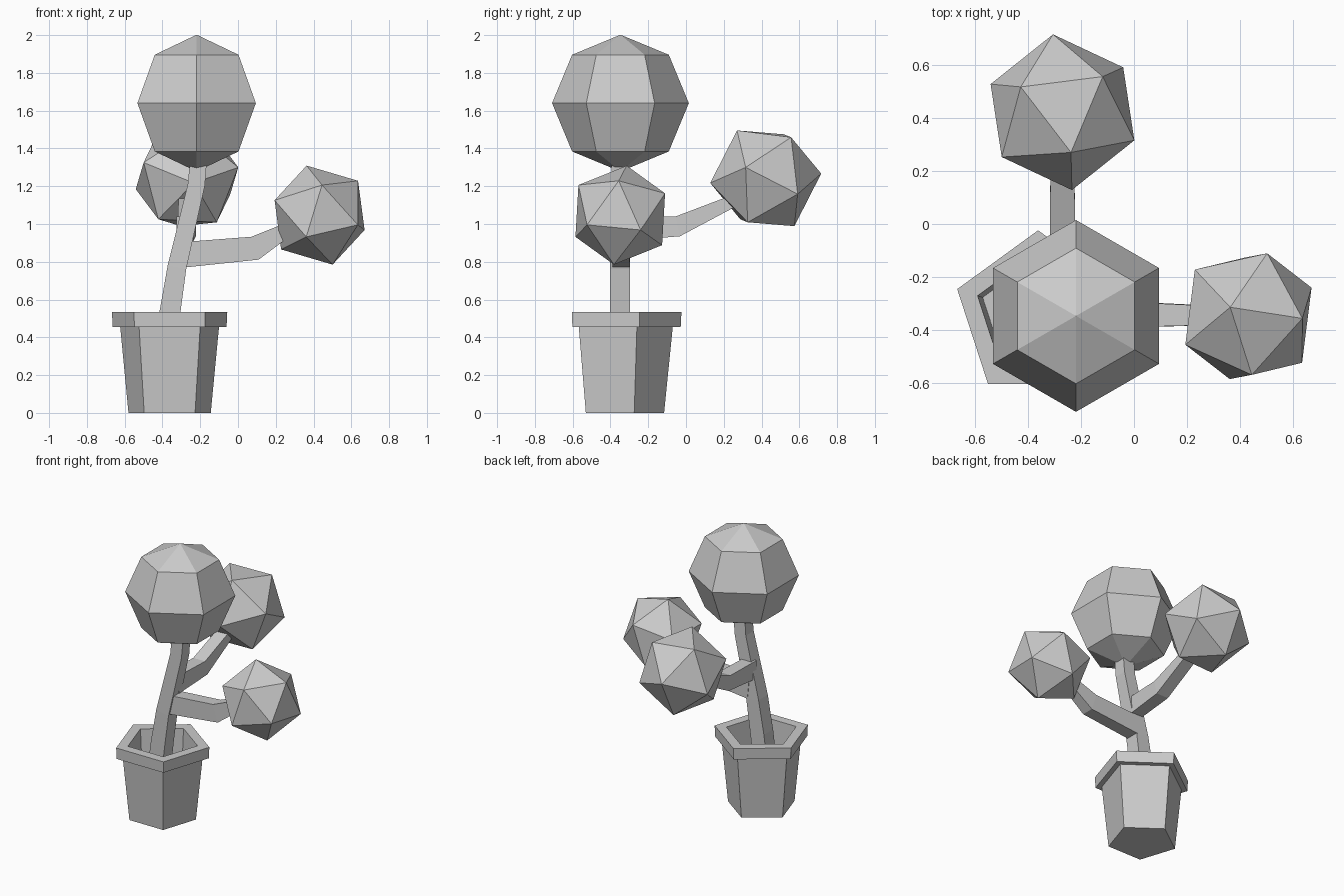
import bpy, bmesh, math
from mathutils import Vector, Matrix

if "Cube" in bpy.data.objects:
    bpy.data.objects.remove(bpy.data.objects["Cube"])


def finish(bm, name):
    bmesh.ops.recalc_face_normals(bm, faces=bm.faces[:])
    me = bpy.data.meshes.new(name)
    bm.to_mesh(me)
    bm.free()
    ob = bpy.data.objects.new(name, me)
    bpy.context.collection.objects.link(ob)
    return ob


def lathe(name, center, profile, sides):
    """Revolve (radius, z) points; first corner of every ring points to +y."""
    bm = bmesh.new()
    c = Vector(center)
    rings = []
    for r, z in profile:
        n = sides if r > 0 else 1
        ang = [math.pi / 2 + math.tau * i / sides for i in range(n)]
        rings.append([bm.verts.new(c + Vector((r * math.cos(a), r * math.sin(a), z)))
                      for a in ang])
    for lo, hi in zip(rings, rings[1:]):
        for i in range(sides):
            j = i + 1
            quad = [lo[i % len(lo)], lo[j % len(lo)], hi[j % len(hi)], hi[i % len(hi)]]
            bm.faces.new(list(dict.fromkeys(quad)))
    return finish(bm, name)


def limb(name, path, side):
    """Four-sided tube along (point, width, height); width runs along side."""
    bm = bmesh.new()
    side = Vector(side)
    pts = [Vector(p[0]) for p in path]
    rings = []
    for i, (p, w, h) in enumerate(path):
        d = Vector()
        if i > 0:
            d += (pts[i] - pts[i - 1]).normalized()
        if i < len(pts) - 1:
            d += (pts[i + 1] - pts[i]).normalized()
        up = d.cross(side).normalized()
        rings.append([bm.verts.new(pts[i] + side * w / 2 * a + up * h / 2 * b)
                      for a, b in ((-1, -1), (1, -1), (1, 1), (-1, 1))])
    for lo, hi in zip(rings, rings[1:]):
        for i in range(4):
            j = (i + 1) % 4
            bm.faces.new((lo[i], lo[j], hi[j], hi[i]))
    bm.faces.new(rings[0])
    bm.faces.new(rings[-1])
    return finish(bm, name)


def frame(a, b):
    a = a.normalized()
    b = (b - a * b.dot(a)).normalized()
    return Matrix((a, b, a.cross(b))).transposed()


def foliage(name, center, radius, corner, neighbour):
    """Icosahedron turned so two adjacent corners point the given ways."""
    bm = bmesh.new()
    bmesh.ops.create_icosphere(bm, subdivisions=1, radius=radius)
    bm.verts.ensure_lookup_table()
    v = bm.verts[0]
    n = v.link_edges[0].other_vert(v)
    rot = frame(Vector(corner), Vector(neighbour)) @ frame(v.co, n.co).transposed()
    bm.transform(Matrix.Translation(center) @ rot.to_4x4())
    return finish(bm, name)


# Five-sided pot with rim, hollow inside
lathe("pot", (-0.362, -0.345, 0),
      [(0, 0), (0.229, 0), (0.275, 0.455), (0.317, 0.455), (0.321, 0.535),
       (0.24, 0.535), (0.22, 0.22), (0, 0.22)], 5)

# Trunk and its two bent branches
limb("trunk", [((-0.40, -0.35, 0.21), 0.105, 0.115),
               ((-0.36, -0.35, 0.535), 0.105, 0.11),
               ((-0.323, -0.35, 0.772), 0.105, 0.10),
               ((-0.22, -0.35, 1.21), 0.09, 0.09),
               ((-0.208, -0.35, 1.36), 0.085, 0.09)], (0, 1, 0))
limb("right_branch", [((-0.29, -0.343, 0.837), 0.095, 0.135),
                      ((0.09, -0.343, 0.872), 0.088, 0.127),
                      ((0.27, -0.345, 0.975), 0.075, 0.07)], (0, 1, 0))
limb("back_branch", [((-0.28, -0.34, 0.975), 0.09, 0.13),
                     ((-0.27, -0.045, 0.987), 0.095, 0.107),
                     ((-0.27, 0.28, 1.135), 0.09, 0.06)], (1, 0, 0))

# Six-sided main crown
R = 0.362
lathe("top_foliage", (-0.219, -0.347, 1.64),
      [(R * math.sin(math.pi * k / 4) if 0 < k < 4 else 0, -R * math.cos(math.pi * k / 4))
       for k in range(5)], 6)

# Icosahedral side crowns
foliage("right_foliage", (0.432, -0.348, 1.047), 0.273,
        (-0.069, 0.034, 0.263), (0.202, -0.008, 0.183))
foliage("back_foliage", (-0.27, 0.422, 1.242), 0.297,
        (0.032, -0.151, 0.252), (0.153, 0.136, 0.218))
